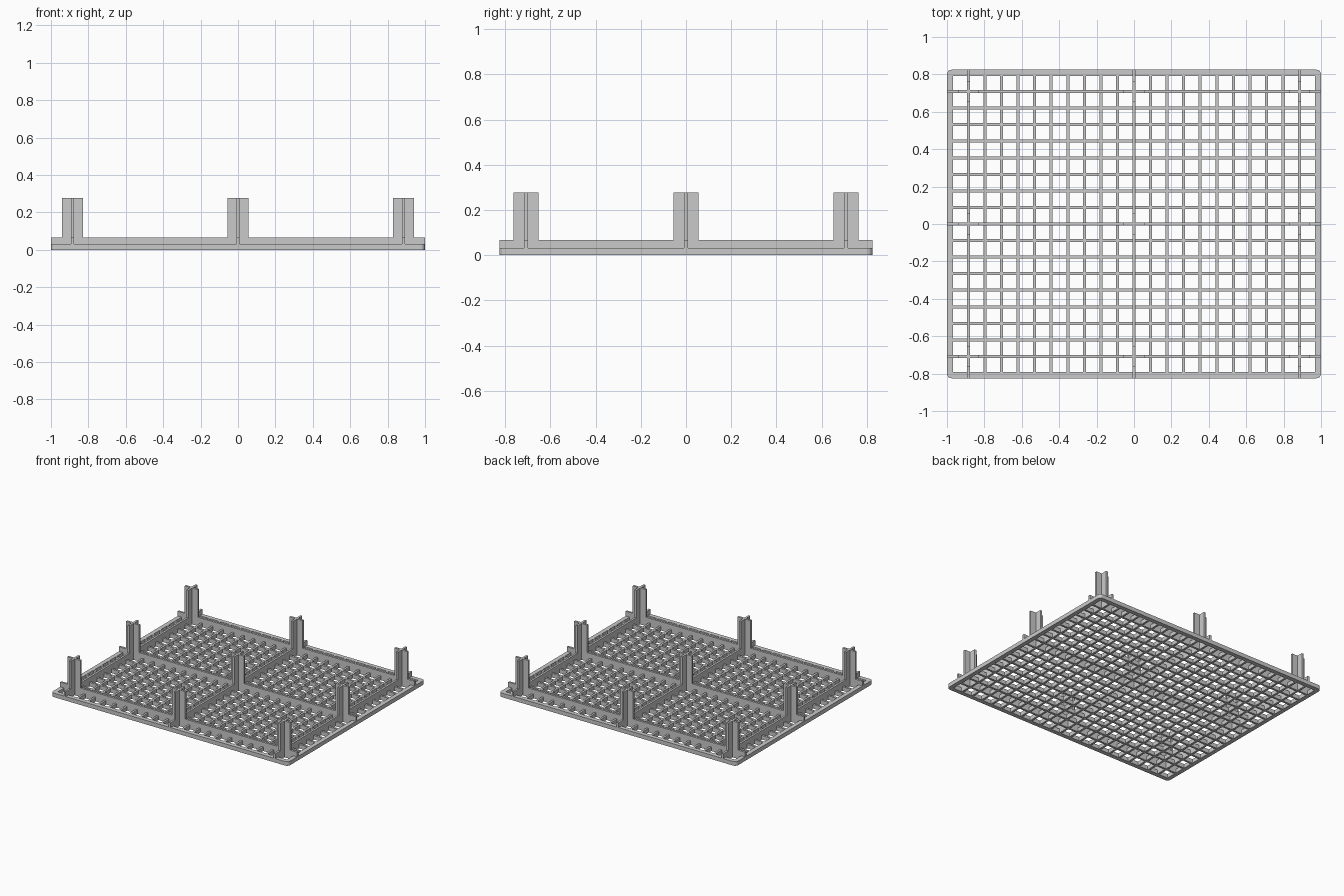
import bpy, bmesh

if "Cube" in bpy.data.objects:
    bpy.data.objects.remove(bpy.data.objects["Cube"])

grey = bpy.data.materials.new("light grey")
grey.diffuse_color = (0.59, 0.59, 0.59, 1)
grey.use_nodes = True
grey.node_tree.nodes["Principled BSDF"].inputs["Base Color"].default_value = grey.diffuse_color

PITCH = 0.0885          # spacing of the lattice bars
T = 0.008               # half thickness of bars, ribs and post fins
HX, HY = 1.0, 0.825     # half size of the tray
RIM = 0.033
FLOOR, RIB, POST = 0.031, 0.067, 0.277   # top heights


def lattice(name, xs, ys, z0, z1, solid, corner=0.0, bottom=True, loc=(0, 0, 0)):
    """Extrude the solid cells of a rectangular cell pattern into one clean mesh."""
    bm = bmesh.new()
    verts = {}

    def v(i, j, k):
        if (i, j, k) not in verts:
            verts[i, j, k] = bm.verts.new((xs[i], ys[j], z1 if k else z0))
        return verts[i, j, k]

    nx, ny = len(xs) - 1, len(ys) - 1

    def filled(i, j):
        return 0 <= i < nx and 0 <= j < ny and solid(i, j)

    for i in range(nx):
        for j in range(ny):
            if not filled(i, j):
                continue
            ring = [(i, j), (i + 1, j), (i + 1, j + 1), (i, j + 1)]
            bm.faces.new([v(a, b, 1) for a, b in ring])
            if bottom:
                bm.faces.new([v(a, b, 0) for a, b in reversed(ring)])
            for n, (di, dj) in enumerate([(0, -1), (1, 0), (0, 1), (-1, 0)]):
                if not filled(i + di, j + dj):
                    p, q = ring[n], ring[(n + 1) % 4]
                    bm.faces.new([v(*p, 0), v(*q, 0), v(*q, 1), v(*p, 1)])
    if corner:
        edges = [e for e in bm.edges
                 if all(abs(w.co.x) > HX - 1e-4 and abs(w.co.y) > HY - 1e-4 for w in e.verts)]
        bmesh.ops.bevel(bm, geom=edges, offset=corner, segments=5,
                        profile=0.5, affect='EDGES')
    me = bpy.data.meshes.new(name)
    bm.to_mesh(me)
    bm.free()
    me.materials.append(grey)
    ob = bpy.data.objects.new(name, me)
    ob.location = loc
    bpy.context.collection.objects.link(ob)
    return ob


def bar_edges(half, inner, centres):
    """Outer edge, inner rim edge, then both sides of each bar."""
    mid = [c + s * T for c in centres for s in (-1, 1)]
    return [-half] + ([-inner] if inner else []) + mid + ([inner] if inner else []) + [half]


# Flat tray floor: outer rim and square lattice
bx = [n * PITCH for n in range(-10, 11)]
by = [n * PITCH for n in range(-8, 9)]
lattice("tray_grid", bar_edges(HX, HX - RIM, bx), bar_edges(HY, HY - RIM, by),
        0, FLOOR, lambda i, j: i % 2 == 0 or j % 2 == 0, corner=0.025)

# Raised stiffening ribs, three each way
rx = [-10 * PITCH, 0, 10 * PITCH]
ry = [-8 * PITCH, 0, 8 * PITCH]
lattice("stiffening_ribs", bar_edges(HX, None, rx), bar_edges(HY, None, ry),
        FLOOR, RIB, lambda i, j: i % 2 == 1 or j % 2 == 1, bottom=False)

# Cross-shaped posts where the ribs meet
prof = [-0.055, -T, T, 0.055]
for a, x in enumerate(rx):
    for b, y in enumerate(ry):
        lattice(f"cross_post_{a}_{b}", prof, prof, RIB, POST,
                lambda i, j: i == 1 or j == 1, bottom=False, loc=(x, y, 0))
